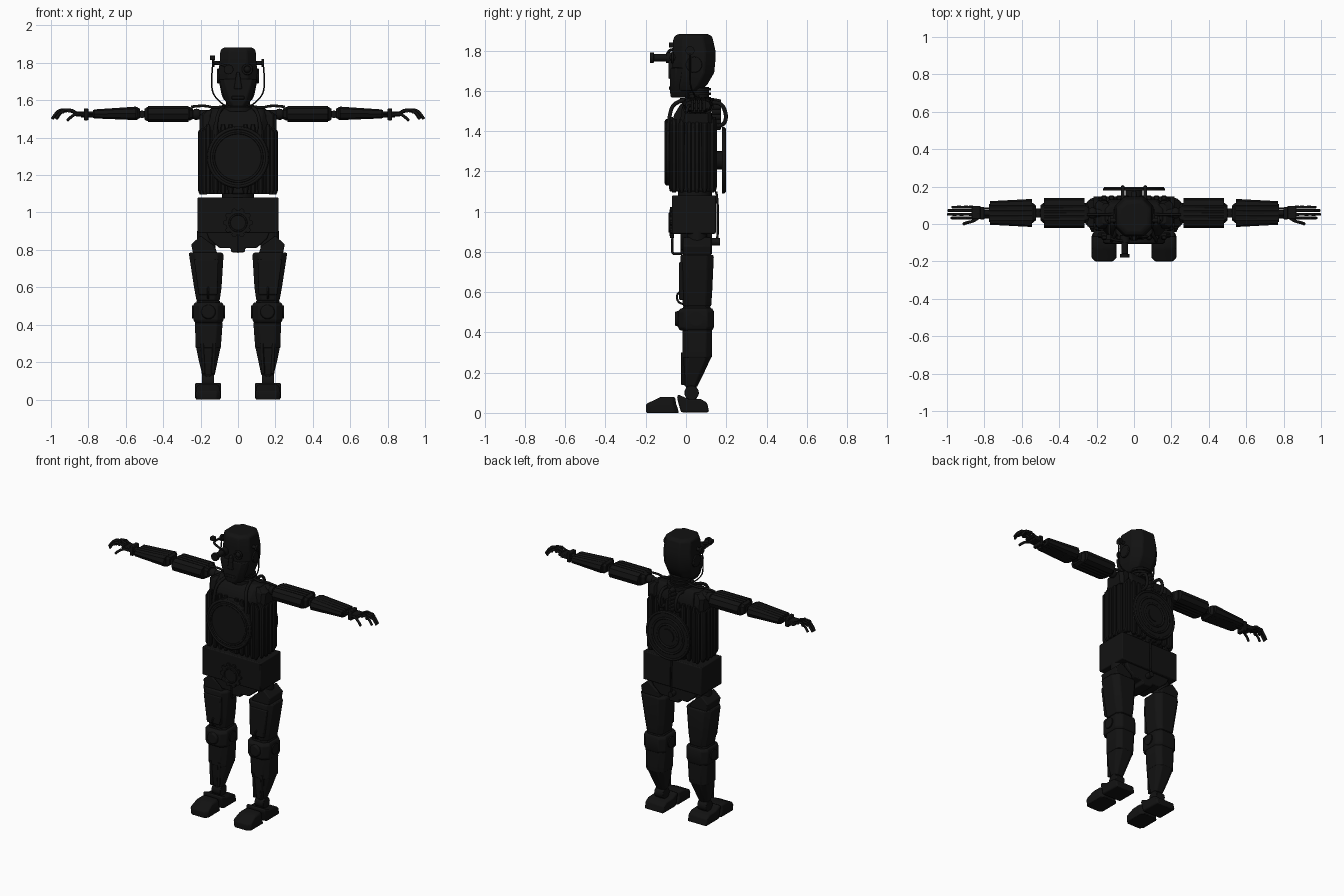
import bpy, bmesh, math
from mathutils import Vector, Matrix

black = bpy.data.materials.new("black_metal")
black.diffuse_color = (0.006, 0.006, 0.006, 1)


def finish(name, bm, bevel=0.0):
    bmesh.ops.recalc_face_normals(bm, faces=bm.faces[:])
    me = bpy.data.meshes.new(name)
    bm.to_mesh(me)
    bm.free()
    ob = bpy.data.objects.new(name, me)
    bpy.context.collection.objects.link(ob)
    me.materials.append(black)
    if bevel:
        m = ob.modifiers.new("bevel", 'BEVEL')
        m.width, m.segments, m.limit_method = bevel, 2, 'ANGLE'
    return ob


def skin(name, rings, bevel=0.0):
    bm = bmesh.new()
    vs = [[bm.verts.new(p) for p in r] for r in rings]
    n = len(vs[0])
    for a, b in zip(vs, vs[1:]):
        for i in range(n):
            bm.faces.new((a[i], a[(i + 1) % n], b[(i + 1) % n], b[i]))
    bm.faces.new(vs[0])
    bm.faces.new(vs[-1])
    return finish(name, bm, bevel)


def loft(name, secs, axis='z', s=1, c=0.25, bevel=0.0):
    """Chamfered rectangles (t, u0, u1, v0, v1) stacked along an axis; s mirrors x."""
    rings = []
    for t, u0, u1, v0, v1 in secs:
        k = c * min(u1 - u0, v1 - v0)
        uv = [(u0 + k, v0), (u1 - k, v0), (u1, v0 + k), (u1, v1 - k),
              (u1 - k, v1), (u0 + k, v1), (u0, v1 - k), (u0, v0 + k)]
        rings.append([(s * u, v, t) if axis == 'z' else (s * t, u, v) for u, v in uv])
    return skin(name, rings, bevel)


def prism(name, pts, axis, a, b, s=1, bevel=0.006):
    def f(p, d):
        return (s * p[0], d, p[1]) if axis == 'y' else (s * d, p[0], p[1])
    return skin(name, [[f(p, a) for p in pts], [f(p, b) for p in pts]], bevel)


def box(name, x, y, z, s=1, bevel=0.004):
    return prism(name, [(x[0], z[0]), (x[1], z[0]), (x[1], z[1]), (x[0], z[1])], 'y', y[0], y[1], s, bevel)


def rod(name, p, q, r, r2=None, n=24, bevel=0.0):
    p, q = Vector(p), Vector(q)
    bm = bmesh.new()
    rot = Vector((0, 0, 1)).rotation_difference(q - p).to_matrix().to_4x4()
    bmesh.ops.create_cone(bm, cap_ends=True, segments=n, radius1=r, radius2=r if r2 is None else r2,
                          depth=(q - p).length, matrix=Matrix.Translation((p + q) / 2) @ rot)
    return finish(name, bm, bevel)


def ball(name, p, r, sc=(1, 1, 1)):
    bm = bmesh.new()
    bmesh.ops.create_uvsphere(bm, u_segments=20, v_segments=12, radius=r,
                              matrix=Matrix.Translation(p) @ Matrix.Diagonal((*sc, 1)))
    return finish(name, bm)


def ring(name, c, R, r):
    t = [(c[0] + R * math.cos(a), c[1], c[2] + R * math.sin(a)) for a in [i * math.tau / 40 for i in range(40)]]
    return tube(name, t, r, True, 'POLY')


def tube(name, pts, r, closed=False, kind='NURBS'):
    cu = bpy.data.curves.new(name, 'CURVE')
    cu.dimensions, cu.bevel_depth, cu.bevel_resolution, cu.use_fill_caps = '3D', r, 2, True
    sp = cu.splines.new(kind)
    sp.points.add(len(pts) - 1)
    for q, p in zip(sp.points, pts):
        q.co = (*p, 1)
    sp.use_cyclic_u = closed
    if kind == 'NURBS':
        sp.order_u, sp.use_endpoint_u, sp.resolution_u = 3, True, 5
    cu.materials.append(black)
    ob = bpy.data.objects.new(name, cu)
    bpy.context.collection.objects.link(ob)
    return ob


# head, face plate, eyes and neck
loft("head", [(1.60, -.075, .075, -.06, .07), (1.63, -.088, .088, -.066, .105), (1.69, -.10, .10, -.066, .14),
              (1.76, -.104, .104, -.066, .147), (1.80, -.098, .098, -.066, .146), (1.85, -.096, .096, -.064, .135),
              (1.87, -.092, .092, -.058, .13), (1.882, -.075, .075, -.04, .11)], bevel=.006)
loft("jaw", [(1.568, -.05, .05, -.076, .02), (1.60, -.07, .07, -.08, .03), (1.66, -.088, .088, -.08, .03),
             (1.715, -.10, .10, -.076, .03)], bevel=.005)
prism("nose", [(-.022, 1.66), (.022, 1.66), (.008, 1.75), (-.008, 1.75)], 'y', -.088, -.06)
box("mouth", (-.035, .035), (-.085, -.07), (1.605, 1.622))
rod("neck", (0, .06, 1.50), (0, .06, 1.62), .055)
for i in range(4):
    rod("neck_ring", (0, .06, 1.535 + i * .022), (0, .06, 1.547 + i * .022), .065)
ring("eye_ring", (.05, -.068, 1.765), .024, .006)
ball("eye", (.05, -.064, 1.765), .018)

# eyepiece and its arm
for y0, y1, r in [(-.18, -.16, .026), (-.16, -.09, .018), (-.10, -.06, .026)]:
    rod("eyepiece", (-.05, y0, 1.765), (-.05, y1, 1.765), r, bevel=.002)
tube("eyepiece_arm", [(-.05, -.09, 1.78), (-.12, -.09, 1.80), (-.135, -.05, 1.81), (-.13, .03, 1.80)], .007)
box("arm_clip", (-.15, -.122), (-.085, -.055), (1.815, 1.84))

for s in (1, -1):
    # ear posts, head cables, collar cables
    rod("ear_post", (s * .09, .02, 1.80), (s * .14, .02, 1.80), .011)
    rod("ear_cap", (s * .125, .02, 1.80), (s * .138, .02, 1.80), .022)
    rod("ear_disc", (s * .09, .04, 1.73), (s * .112, .04, 1.73), .04, bevel=.004)
    tube("head_cable", [(s * .135, .02, 1.79), (s * .145, .02, 1.70), (s * .13, .02, 1.61), (s * .06, .05, 1.565)], .004)
    tube("collar_cable", [(s * .05, .06, 1.575), (s * .12, .05, 1.555), (s * .18, .05, 1.575), (s * .25, .05, 1.565)], .007)
    tube("back_hose", [(s * .06, .12, 1.54), (s * .06, .175, 1.55), (s * .06, .205, 1.47), (s * .06, .18, 1.42),
                       (s * .06, .14, 1.43)], .010)
    tube("chest_hose", [(s * .08, .02, 1.56), (s * .10, -.06, 1.55), (s * .12, -.085, 1.47), (s * .12, -.09, 1.40)], .010)

    # ribs around the sides of the torso
    for i, y in enumerate((-.06, -.022, .016, .054, .092, .13)):
        x = (.185, .20, .205, .205, .20, .185)[i]
        loft("side_rib", [(1.095, x - .018, x, y - .010, y + .010), (1.12, x - .025, x + .01, y - .015, y + .015),
                          (1.43, x - .025, x + .01, y - .015, y + .015), (1.46, x - .04, x - .01, y - .012, y + .012)], s=s)
    for x in (.04, .08, .12, .16):
        for y in (-.072, .14):
            loft("rib", [(1.10, x - .010, x + .010, y - .008, y + .008), (1.12, x - .015, x + .015, y - .013, y + .013),
                         (1.44, x - .015, x + .015, y - .013, y + .013), (1.47, x - .01, x + .01, y - .008, y + .008)], s=s)

    # shoulder and arm
    loft("shoulder_plate", [(1.44, .13, .205, -.03, .13), (1.52, .13, .208, -.02, .125), (1.545, .13, .17, 0, .11)], s=s)
    rod("shoulder_joint", (s * .15, .058, 1.525), (s * .27, .058, 1.525), .022)
    ball("shoulder_ball", (s * .222, .058, 1.525), .03)
    loft("upper_arm", [(.24, .02, .095, 1.50, 1.555), (.258, .006, .112, 1.491, 1.565), (.485, .006, .112, 1.488, 1.563),
                       (.50, .02, .10, 1.497, 1.555)], 'x', s, .2)
    loft("forearm", [(.525, .02, .10, 1.505, 1.555), (.54, .006, .112, 1.495, 1.564), (.70, .008, .112, 1.50, 1.552),
                     (.775, .012, .106, 1.506, 1.547)], 'x', s, .2)
    for y in (.02, .046, .072, .098):
        rod("arm_rail", (s * .265, y, 1.527), (s * .48, y, 1.527), .042, n=8)
        rod("forearm_rail", (s * .545, y, 1.53), (s * .77, y, 1.527), .036, .024, n=8)
        rod("tendon", (s * .76, y * .6 + .024, 1.527), (s * .845, y * .6 + .024, 1.527), .006, n=10)
    rod("elbow", (s * .49, .058, 1.525), (s * .535, .058, 1.525), .018)
    rod("elbow_pin", (s * .513, .035, 1.525), (s * .513, .082, 1.525), .02)
    rod("wrist", (s * .76, .058, 1.525), (s * .84, .058, 1.525), .016)
    box("wrist_block", (.80, .824), (.025, .092), (1.493, 1.557), s)
    box("palm", (.82, .868), (.026, .096), (1.513, 1.54), s)
    for y, e in zip((.032, .052, .072, .09), (.975, .994, .992, .97)):
        d = e - .99
        tube("finger", [(s * .86, y, 1.528), (s * (.90 + d), y, 1.548), (s * (.95 + d), y, 1.55),
                        (s * (.975 + d), y, 1.525), (s * e, y, 1.50)], .0075)
        for x, z in ((.872, 1.532), (.918 + d, 1.545), (.955 + d, 1.540)):
            rod("knuckle", (s * x, y - .008, z), (s * x, y + .008, z), .0105, n=12)
    tube("thumb", [(s * .835, .03, 1.525), (s * .865, .012, 1.53), (s * .895, .008, 1.51), (s * .912, .0, 1.492)], .008)

    # hip wedge, thigh, knee and shin
    prism("hip", [(.11, .78), (.125, .82), (.20, .875), (.25, .83), (.24, .78)], 'y', -.015, .125, s)
    rod("hip_post", (s * .17, .055, .79), (s * .17, .055, .90), .05)
    loft("thigh", [(.53, .098, .222, -.015, .125), (.60, .088, .235, -.022, .13), (.775, .077, .262, -.028, .138),
                   (.785, .085, .262, -.025, .135)], s=s, c=.2, bevel=.005)
    prism("thigh_plate", [(.11, .56), (.21, .56), (.235, .75), (.105, .75)], 'y', -.034, -.01, s)
    tube("knee_cable", [(s * .16, -.01, .60), (s * .16, -.045, .605), (s * .16, -.045, .545), (s * .16, -.01, .54)], .005)
    loft("knee", [(.41, .085, .23, -.03, .13), (.425, .077, .238, -.04, .138), (.505, .077, .238, -.04, .138),
                  (.52, .085, .23, -.025, .13)], s=s, c=.2, bevel=.005)
    rod("knee_cap", (s * .158, -.055, .468), (s * .158, -.02, .468), .034, .045, bevel=.004)
    rod("knee_axle", (s * .07, .05, .468), (s * .245, .05, .468), .035)
    loft("shin", [(.275, .092, .226, -.018, .128), (.40, .083, .23, -.018, .13), (.53, .098, .222, -.015, .122)],
         s=s, c=.2, bevel=.004)
    loft("calf", [(.13, .125, .19, -.006, .056), (.20, .11, .208, -.016, .09), (.28, .093, .224, -.017, .127)],
         s=s, c=.22, bevel=.004)
    for x in (.135, .185):
        rod("shin_strut", (s * x, -.014, .14), (s * (x * 1.3 - .048), -.014, .30), .010, n=12)
    rod("ankle_post", (s * .16, .025, .06), (s * .16, .025, .14), .026)
    rod("ankle", (s * .127, .028, .10), (s * .193, .028, .10), .036, bevel=.003)

    # two-part foot
    prism("heel", [(-.025, .003), (.115, .003), (.105, .05), (.075, .068), (.01, .07), (-.04, .092), (-.045, .075)],
          'x', .09, .23, s, .008)
    loft("toe", [(0, .095, .225, -.198, -.035), (.035, .093, .227, -.20, -.045), (.045, .095, .225, -.197, -.05),
                 (.072, .10, .22, -.14, -.052), (.08, .11, .21, -.125, -.06)], s=s, c=.15, bevel=.005)

# torso core
loft("torso", [(1.10, -.16, .16, -.06, .13), (1.42, -.18, .18, -.07, .135), (1.48, -.17, .17, -.06, .13),
               (1.53, -.165, .165, -.03, .12), (1.555, -.15, .15, 0, .10)], bevel=.008)
rod("waist", (0, .045, 1.06), (0, .045, 1.12), .085)
rod("collar", (0, .055, 1.54), (0, .055, 1.565), .085)

# chest disc and back disc
rod("chest_disc", (0, -.10, 1.295), (0, -.06, 1.295), .166, n=48, bevel=.004)
ring("chest_rim", (0, -.098, 1.295), .155, .008)
ring("chest_inner_rim", (0, -.10, 1.295), .13, .006)
rod("back_disc", (0, .178, 1.255), (0, .192, 1.255), .165, n=48, bevel=.003)
rod("back_hub", (0, .10, 1.255), (0, .198, 1.255), .045)
for R in (.155, .115, .075):
    ring("back_rim", (0, .192, 1.255), R, .007)
for i in range(6):
    rod("spine_segment", (0, .13, 1.42 + i * .025), (0, .175, 1.42 + i * .025), .02, .012, n=12)

# pelvis block, lower wedge, gear emblemless front plate and cables
prism("pelvis", [(-.217, .89), (.217, .89), (.217, 1.08), (-.217, 1.08)], 'y', -.07, .148)
prism("groin", [(-.17, .90), (-.155, .86), (-.10, .81), (-.04, .81), (-.035, .787), (.035, .787), (.04, .81),
                (.10, .81), (.155, .86), (.17, .90)], 'y', -.028, .13)
rod("gear", (0, -.082, .945), (0, -.06, .945), .065, n=32)
for i in range(10):
    a = i * math.tau / 10
    rod("gear_tooth", (.066 * math.cos(a), -.08, .945 + .066 * math.sin(a)),
        (.066 * math.cos(a), -.06, .945 + .066 * math.sin(a)), .014, n=8)
ring("gear_rim", (0, -.082, .945), .045, .005)
tube("groin_cable", [(0, -.065, .90), (0, -.07, .83), (0, -.068, .79), (0, -.05, .79), (0, -.02, .79)], .006)
tube("back_cable", [(0, .15, 1.10), (0, .158, 1.05), (0, .158, .92), (0, .155, .84), (0, .12, .84)], .006)
rod("back_bolt", (0, .12, .85), (0, .168, .85), .018, n=16)

# smooth shading with sharp edges kept
meshes = [o for o in bpy.context.scene.objects if o.type == 'MESH']
for o in meshes:
    o.select_set(True)
bpy.context.view_layer.objects.active = meshes[0]
bpy.ops.object.shade_smooth_by_angle(angle=math.radians(30))
